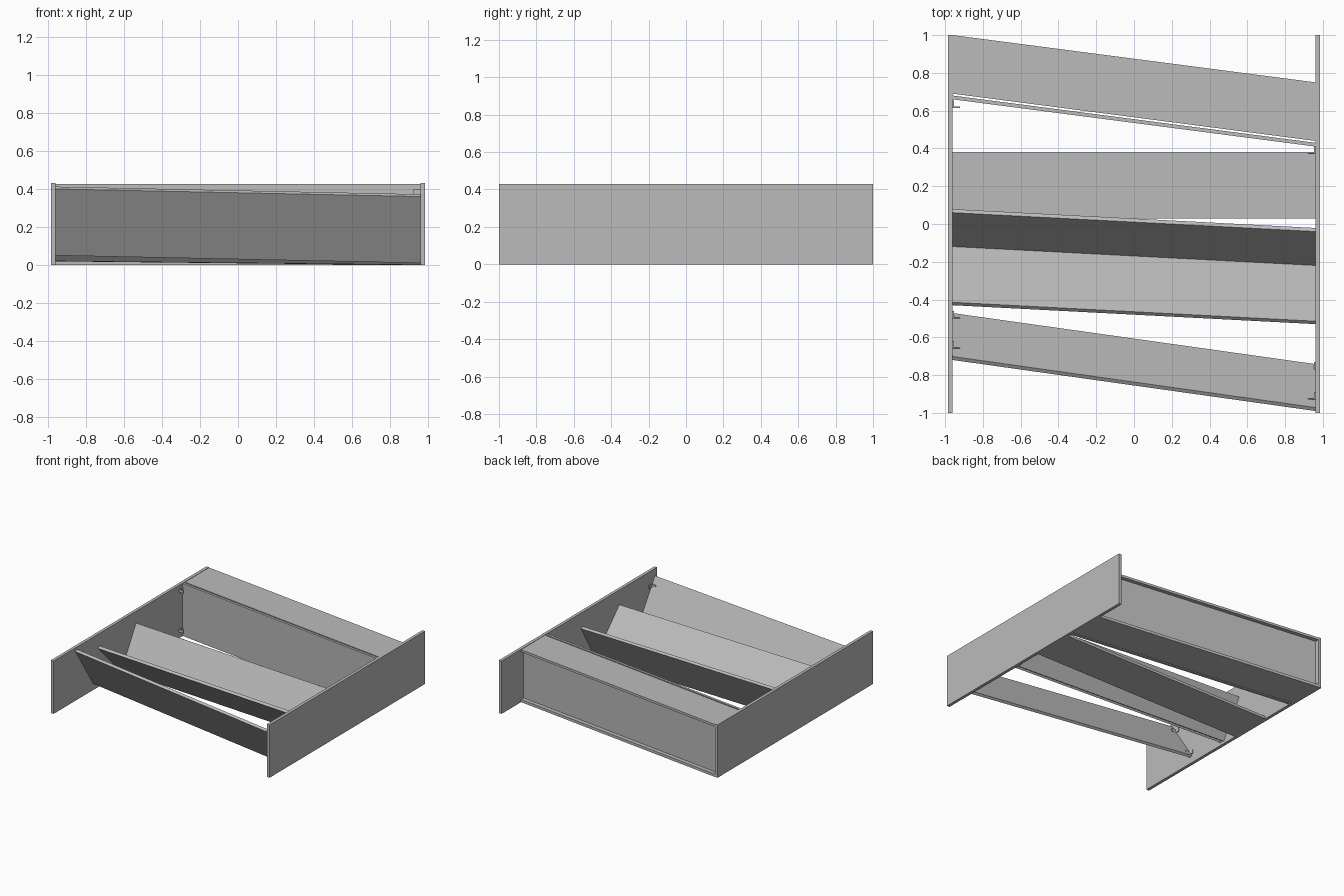
import bpy
import bmesh
from mathutils import Vector

cube = bpy.data.objects.get("Cube")
if cube:
    bpy.data.objects.remove(cube, do_unlink=True)

grey = bpy.data.materials.new("plain grey")
grey.use_nodes = True
colour = (0.5, 0.5, 0.5, 1)
grey.diffuse_color = colour
grey.node_tree.nodes["Principled BSDF"].inputs["Base Color"].default_value = colour

INNER, OUTER = 0.96, 0.985   # faces of the side panels
THICK = 0.022                # board thickness


def prism(name, profile, x0=-INNER, x1=INNER, shift=(0, 0)):
    """Sweep a (y, z) outline along x, moving the far end by shift."""
    bm = bmesh.new()
    near = [bm.verts.new((x0, y, z)) for y, z in profile]
    far = [bm.verts.new((x1, y + shift[0], z + shift[1])) for y, z in profile]
    bm.faces.new(near)
    bm.faces.new(far[::-1])
    count = len(profile)
    for i in range(count):
        j = (i + 1) % count
        bm.faces.new((near[i], far[i], far[j], near[j]))
    bmesh.ops.recalc_face_normals(bm, faces=bm.faces)
    mesh = bpy.data.meshes.new(name)
    bm.to_mesh(mesh)
    bm.free()
    mesh.materials.append(grey)
    obj = bpy.data.objects.new(name, mesh)
    bpy.context.collection.objects.link(obj)
    return obj


def rect(y0, y1, z0, z1):
    return [(y0, z0), (y1, z0), (y1, z1), (y0, z1)]


def leaning(name, bottom, top, shift):
    """A board between two edge points, thickened to the right of its rise."""
    low, high = Vector(bottom), Vector(top)
    rise = (high - low).normalized()
    side = Vector((rise.y, -rise.x)) * THICK
    prism(name, [low, high, high + side, low + side], shift=shift)


# Side panels
HEIGHT = 0.43
prism("right_panel", rect(-1, 1, 0, HEIGHT), -OUTER, -INNER)
prism("left_panel", rect(-1, 1, 0, HEIGHT), INNER, OUTER)

# Rear hollow beam, skewed between the panels
SKEW = (-0.25, 0)
prism("beam_top", rect(0.69, 1, HEIGHT - THICK, HEIGHT - 0.003), shift=SKEW)
prism("beam_bottom", rect(0.69, 1, 0, THICK), shift=SKEW)
prism("beam_front", rect(0.66, 0.68, 0, HEIGHT - 0.003), shift=SKEW)
prism("beam_back", rect(0.945, 0.967, THICK, HEIGHT - THICK), shift=SKEW)

# Flat floor board
prism("floor_board", rect(0.03, 0.38, 0, THICK))

# Trough of two leaning boards
TILT = (-0.10, -0.02)
leaning("trough_back", (-0.12, 0.03), (0.06, 0.335), TILT)
leaning("trough_front", (-0.135, 0.02), (-0.43, 0.315), TILT)

# Front board leaning forward
leaning("front_board", (-0.49, 0.05), (-0.72, 0.40), (-0.27, -0.04))


# Small angle brackets holding the boards
def bracket(name, side, y, z):
    x0, x1 = sorted((side * INNER, side * (INNER - 0.006)))
    prism(name + "_plate", rect(y - 0.02, y + 0.02, z - 0.015, z + 0.015), x0, x1)
    x0, x1 = sorted((side * INNER, side * (INNER - 0.04)))
    prism(name + "_foot", rect(y - 0.02, y - 0.014, z - 0.012, z + 0.012), x0, x1)


for side, word, y, z in ((-1, "right", -0.48, 0.09), (1, "left", -0.75, 0.05)):
    bracket(f"{word}_lower_bracket", side, y, z)
    bracket(f"{word}_upper_bracket", side, y - 0.16, z + 0.26)
for side, word, y in ((-1, "right", 0.635), (1, "left", 0.39)):
    bracket(f"{word}_beam_lower_bracket", side, y, 0.06)
    bracket(f"{word}_beam_upper_bracket", side, y, 0.385)
